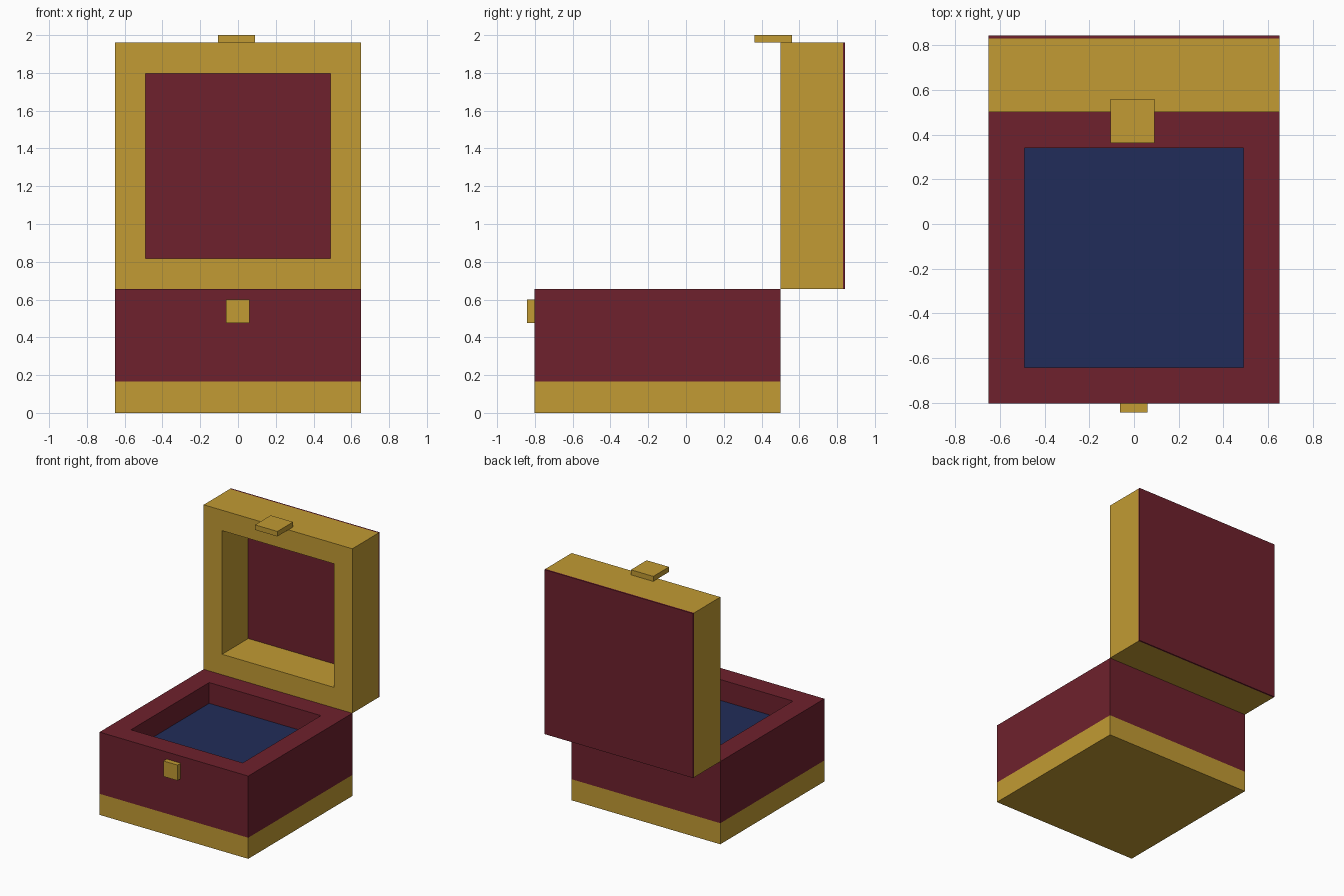
import bpy
import bmesh
from mathutils import Vector

cube = bpy.data.objects.get("Cube")
if cube:
    bpy.data.objects.remove(cube, do_unlink=True)


def material(name, rgb):
    mat = bpy.data.materials.new(name)
    mat.use_nodes = True
    color = (*rgb, 1.0)
    mat.diffuse_color = color
    mat.node_tree.nodes["Principled BSDF"].inputs["Base Color"].default_value = color
    return mat


GOLD = material("gold", (0.539, 0.328, 0.033))
RED = material("dark red", (0.156, 0.0152, 0.026))
BLUE = material("navy blue", (0.0152, 0.0252, 0.1))


def box_mesh(low, high):
    """Axis-aligned box between two corners."""
    low, high = Vector(low), Vector(high)
    bm = bmesh.new()
    bmesh.ops.create_cube(bm, size=1)
    bmesh.ops.scale(bm, vec=high - low, verts=bm.verts)
    bmesh.ops.translate(bm, vec=(low + high) / 2, verts=bm.verts)
    bm.normal_update()
    return bm


def recess(bm, direction, rim, depth):
    """Sink a square pocket into the face pointing along direction."""
    direction = Vector(direction)
    face = max(bm.faces, key=lambda f: f.normal.dot(direction))
    bmesh.ops.inset_region(bm, faces=[face], thickness=rim, use_even_offset=True)
    floor = bmesh.ops.extrude_discrete_faces(bm, faces=[face])["faces"][0]
    bmesh.ops.translate(bm, vec=-direction * depth, verts=floor.verts)
    return floor


def cut(bm, point, normal):
    """Add an edge loop where a plane crosses the mesh."""
    geom = bm.verts[:] + bm.edges[:] + bm.faces[:]
    bmesh.ops.bisect_plane(bm, geom=geom, plane_co=point, plane_no=normal)


def finish(name, bm, *mats):
    mesh = bpy.data.meshes.new(name)
    bm.to_mesh(mesh)
    bm.free()
    for mat in mats:
        mesh.materials.append(mat)
    obj = bpy.data.objects.new(name, mesh)
    bpy.context.collection.objects.link(obj)
    return obj


HALF, RIM = 0.652, 0.162
FRONT, HINGE, BACK = -0.803, 0.501, 0.843
BAND, SEAM, LID_TOP, PANEL = 0.167, 0.656, 1.96, 0.83

# Lower box: gold foot band, red walls, navy pocket floor
bm = box_mesh((-HALF, FRONT, 0), (HALF, HINGE, SEAM))
cut(bm, (0, 0, BAND), (0, 0, 1))
floor = recess(bm, (0, 0, 1), RIM, 0.165)
bm.normal_update()
for face in bm.faces:
    face.material_index = 0 if face.calc_center_median().z < BAND else 1
floor.material_index = 2
finish("box_base", bm, GOLD, RED, BLUE)

# Open lid: gold frame with a deep pocket, red outer panel and lining
bm = box_mesh((-HALF, HINGE, SEAM), (HALF, BACK, LID_TOP))
cut(bm, (0, PANEL, 0), (0, 1, 0))
lining = recess(bm, (0, -1, 0), RIM, PANEL - HINGE - 0.002)
for face in bm.faces:
    face.material_index = int(face.calc_center_median().y > PANEL)
lining.material_index = 1
finish("open_lid", bm, GOLD, RED)

# Clasp tab on the lid and its catch on the box front
finish("lid_clasp", box_mesh((-0.105, 0.363, LID_TOP), (0.091, 0.56, 2.0)), GOLD)
finish("front_catch", box_mesh((-0.063, -0.843, 0.477), (0.06, FRONT, 0.6)), GOLD)
